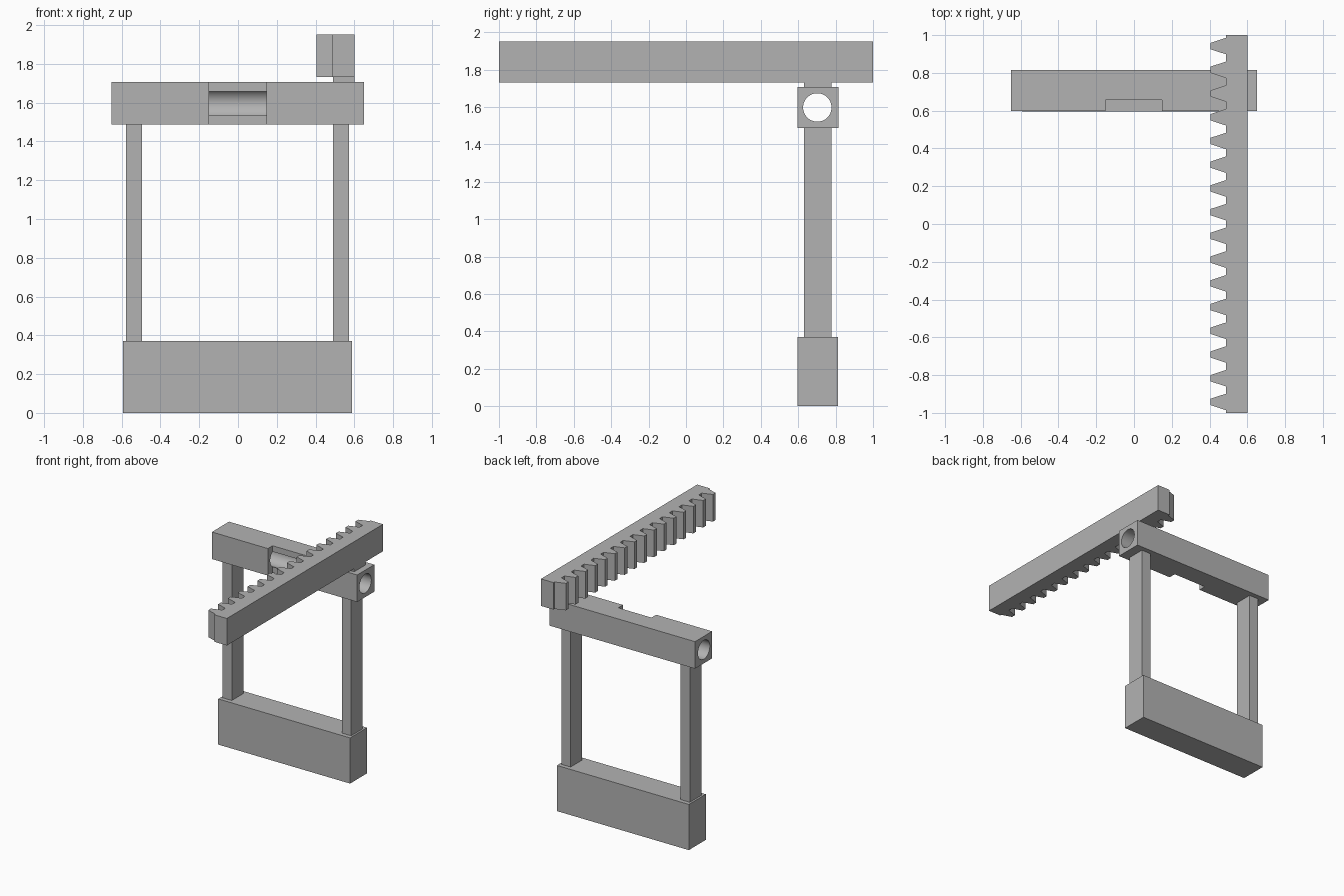
import bpy, bmesh

cube = bpy.data.objects.get("Cube")
if cube:
    bpy.data.objects.remove(cube, do_unlink=True)

grey = bpy.data.materials.new("plain grey")
grey.use_nodes = True
colour = (0.45, 0.45, 0.45, 1)
grey.diffuse_color = colour
grey.node_tree.nodes["Principled BSDF"].inputs["Base Color"].default_value = colour


def prism(name, outline, axis, lo, hi):
    """Extrude a 2D outline along x (outline is y,z) or z (outline is x,y)."""
    bm = bmesh.new()
    place = (lambda p, t: (t, *p)) if axis == "x" else (lambda p, t: (*p, t))
    face = bm.faces.new([bm.verts.new(place(p, lo)) for p in outline])
    top = bmesh.ops.extrude_face_region(bm, geom=[face])["geom"]
    for v in top:
        if isinstance(v, bmesh.types.BMVert):
            v.co["xyz".index(axis)] = hi
    bmesh.ops.recalc_face_normals(bm, faces=bm.faces)
    mesh = bpy.data.meshes.new(name)
    bm.to_mesh(mesh)
    bm.free()
    mesh.materials.append(grey)
    obj = bpy.data.objects.new(name, mesh)
    bpy.context.collection.objects.link(obj)
    return obj


def box(name, x, y, z):
    return prism(name, [(x[0], y[0]), (x[1], y[0]), (x[1], y[1]), (x[0], y[1])], "z", *z)


def cut(target, cutter):
    cutter.hide_render = True
    cutter.hide_set(True)
    mod = target.modifiers.new(cutter.name, "BOOLEAN")
    mod.object = cutter
    mod.operation = "DIFFERENCE"
    mod.solver = "EXACT"
    bpy.context.view_layer.objects.active = target
    bpy.ops.object.modifier_apply(modifier=mod.name)
    bpy.data.objects.remove(cutter, do_unlink=True)


# Frame: base block and two posts
box("base_block", (-0.594, 0.588), (0.595, 0.812), (0, 0.37))
post_y = (0.63, 0.777)
box("right_post", (-0.578, -0.496), post_y, (0.37, 1.487))
box("left_post", (0.49, 0.573), post_y, (0.37, 1.487))

# Crossbeam with a bore along its length and a front notch
beam = box("crossbeam", (-0.652, 0.65), (0.597, 0.816), (1.487, 1.706))
bpy.ops.mesh.primitive_cylinder_add(vertices=64, radius=0.076, depth=2,
                                    location=(0, 0.702, 1.597), rotation=(0, 1.570796, 0))
bore = bpy.context.object
bore.name = "bore_cutter"
bore.data.materials.append(grey)
cut(beam, bore)
cut(beam, box("notch_cutter", (-0.15, 0.147), (0.5, 0.657), (1.4, 1.8)))
bpy.ops.object.select_all(action="DESELECT")
beam.select_set(True)
bpy.context.view_layer.objects.active = beam
bpy.ops.object.shade_smooth_by_angle()

# Spacer that carries the rack
box("rack_spacer", (0.49, 0.6), post_y, (1.706, 1.731))

# Toothed rack, drawn as one outline
teeth, tip_x, root_x = 16, 0.406, 0.488
pitch = 1.884 / (teeth - 1)
outline = [(0.6, -1), (0.6, 1), (root_x, 1)]
for i in reversed(range(teeth)):
    y = (i - (teeth - 1) / 2) * pitch
    outline += [(root_x, y + 0.044), (tip_x, y + 0.017),
                (tip_x, y - 0.017), (root_x, y - 0.044)]
outline.append((root_x, -1))
prism("toothed_rack", outline, "z", 1.731, 1.95)
